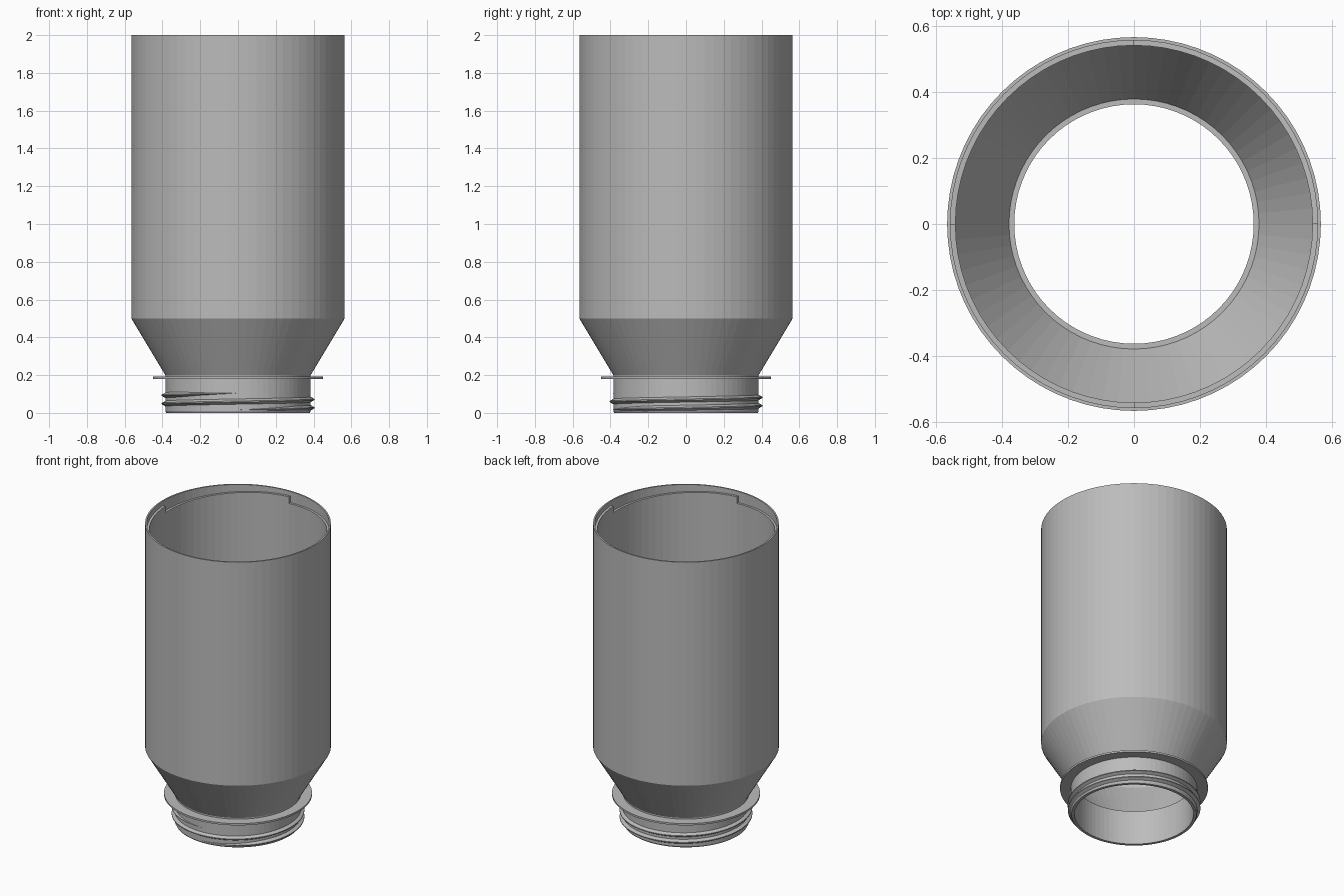
import bpy, bmesh
from math import pi, sin, cos

cube = bpy.data.objects.get("Cube")
if cube:
    bpy.data.objects.remove(cube, do_unlink=True)

SIDES = 72
QUARTER = SIDES // 4

grey = bpy.data.materials.new("plain grey")
grey.use_nodes = True
grey.diffuse_color = (0.5, 0.5, 0.5, 1)
grey.node_tree.nodes["Principled BSDF"].inputs["Base Color"].default_value = (0.5, 0.5, 0.5, 1)


def skin(name, columns, loop=True):
    """Join matching closed cross-sections into one surface."""
    bm = bmesh.new()
    rings = [[bm.verts.new((r * cos(a), r * sin(a), z)) for r, z in pts] for a, pts in columns]
    pairs = list(zip(rings, rings[1:]))
    if loop:
        pairs.append((rings[-1], rings[0]))
    else:
        bm.faces.new(rings[0])
        bm.faces.new(rings[-1])
    n = len(rings[0])
    for p, q in pairs:
        for i in range(n):
            j = (i + 1) % n
            bm.faces.new((p[i], q[i], q[j], p[j]))
    bmesh.ops.remove_doubles(bm, verts=bm.verts, dist=1e-5)
    bmesh.ops.recalc_face_normals(bm, faces=bm.faces)
    mesh = bpy.data.meshes.new(name)
    bm.to_mesh(mesh)
    bm.free()
    mesh.materials.append(grey)
    obj = bpy.data.objects.new(name, mesh)
    bpy.context.collection.objects.link(obj)
    return obj


def ring(name, pts):
    return skin(name, [(2 * pi * k / SIDES, pts) for k in range(SIDES)])


# Hollow body: the ledge inside the rim ramps down over each quarter turn
columns = []
for quarter in range(4):
    for k in range(QUARTER + 1):
        ledge = 1.97 - 0.045 * k / QUARTER
        columns.append(((quarter + k / QUARTER) * pi / 2, [
            (0.385, 0.2), (0.565, 0.5), (0.565, 2), (0.555, 2),
            (0.555, ledge), (0.54, ledge), (0.54, 0.5), (0.378, 0.23),
            (0.362, 0.23), (0.362, 0.2)]))
skin("body_shell", columns)

# Neck tube and its thin collar
ring("neck", [(0.362, 0), (0.38, 0), (0.385, 0.01), (0.385, 0.2), (0.362, 0.2)])
ring("neck_collar", [(0.38, 0.18), (0.45, 0.18), (0.45, 0.192), (0.38, 0.192)])

# Two-turn screw thread, starting and ending at the front with tapered tips
turns = 2
steps = SIDES * turns
thread = []
for k in range(steps + 1):
    size = max(0.03, min(1, k / 11, (steps - k) / 11))
    z = 0.016 + 0.088 * k / steps
    half = 0.017 * size
    thread.append((-pi / 2 + 2 * pi * k / SIDES, [
        (0.38, max(0, z - half)), (0.385 + 0.019 * size, z - 0.003 * size),
        (0.385 + 0.019 * size, z + 0.003 * size), (0.38, z + half)]))
skin("neck_thread", thread, loop=False)
